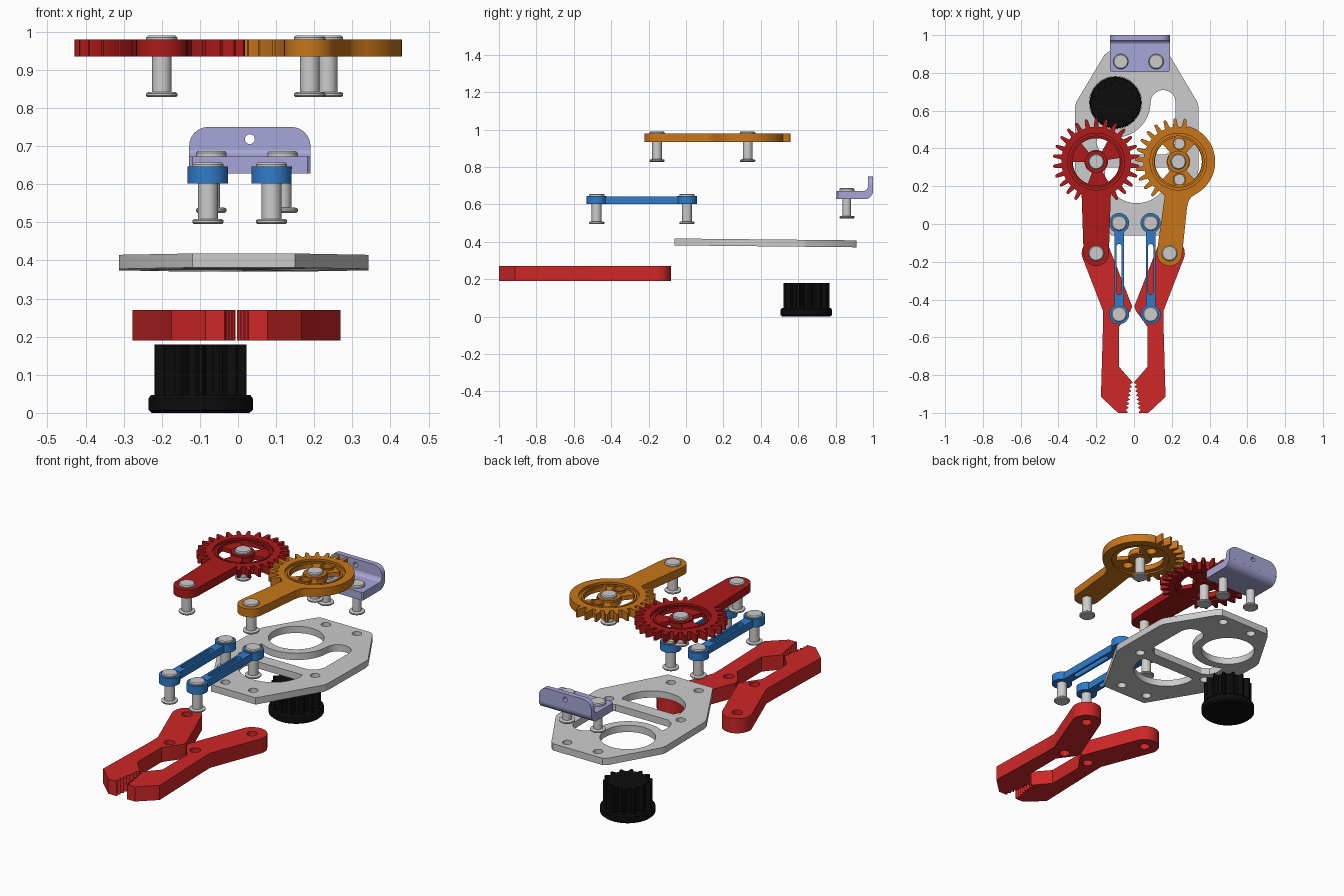
import bpy, bmesh
from math import sin, cos, pi, radians

if "Cube" in bpy.data.objects:
    bpy.data.objects.remove(bpy.data.objects["Cube"])

def material(name, r, g, b):
    m = bpy.data.materials.new(name)
    m.diffuse_color = (r, g, b, 1)
    m.use_nodes = True
    m.node_tree.nodes["Principled BSDF"].inputs["Base Color"].default_value = m.diffuse_color
    return m

RED = material("jaw_red", .62, .02, .02)
DARK = material("gear_red", .42, .01, .01)
ORANGE = material("orange", .58, .18, .01)
BLUE = material("blue", .03, .2, .6)
PURPLE = material("lilac", .38, .38, .68)
BLACK = material("black", .004, .004, .004)

def finish(bm, name, mat):
    bmesh.ops.recalc_face_normals(bm, faces=bm.faces[:])
    me = bpy.data.meshes.new(name)
    bm.to_mesh(me)
    bm.free()
    ob = bpy.data.objects.new(name, me)
    bpy.context.collection.objects.link(ob)
    if mat:
        me.materials.append(mat)
    return ob

def prism(name, loops, z0, z1, mat=None, f=lambda u, v, w: (u, v, w)):
    """Extrude an outline (first loop) with holes (other loops)."""
    bm = bmesh.new()
    edges, twin = [], {}
    for pts in loops:
        vs = [bm.verts.new((x, y, z1)) for x, y in pts]
        for v in vs:
            twin[v] = bm.verts.new((v.co.x, v.co.y, z0))
        edges += [bm.edges.new((vs[i - 1], vs[i])) for i in range(len(vs))]
    bmesh.ops.triangle_fill(bm, use_beauty=True, edges=edges, normal=(0, 0, 1))
    for face in bm.faces[:]:
        bm.faces.new([twin[v] for v in reversed(face.verts)])
    for e in edges:
        a, b = e.verts
        bm.faces.new((a, b, twin[b], twin[a]))
    for v in bm.verts:
        v.co = f(*v.co)
    return finish(bm, name, mat)

def lathe(name, x, y, prof, mat=None, n=32):
    """Closed solid of revolution; prof is (radius, z) from bottom to top."""
    bm = bmesh.new()
    rings = [[bm.verts.new((x + r * cos(2 * pi * i / n), y + r * sin(2 * pi * i / n), z))
              for i in range(n)] for r, z in prof]
    for a, b in zip(rings, rings[1:]):
        for i in range(n):
            bm.faces.new((a[i - 1], a[i], b[i], b[i - 1]))
    bm.faces.new(rings[0][::-1])
    bm.faces.new(rings[-1])
    return finish(bm, name, mat)

def arc(cx, cy, r, a0, a1, n=16):
    return [(cx + r * cos(radians(a0 + (a1 - a0) * i / n)),
             cy + r * sin(radians(a0 + (a1 - a0) * i / n))) for i in range(n + 1)]

def circle(cx, cy, r, n=32):
    return arc(cx, cy, r, 0, 360, n)[:-1]

def wedge(cx, cy, r0, r1, mid, width):
    a, b = mid - width / 2, mid + width / 2
    return arc(cx, cy, r1, a, b) + arc(cx, cy, r0, b, a)

def teeth(cx, cy, r0, r1, a0, a1, count):
    p = (a1 - a0) / count
    pts = []
    for i in range(count):
        for r, k in ((r0, .2), (r1 - .008, .34), (r1, .42), (r1, .58), (r1 - .008, .66), (r0, .8)):
            t = radians(a0 + p * (i + k))
            pts.append((cx + r * cos(t), cy + r * sin(t)))
    return pts

def bolt(name, x, y, z0, z1, rs=.026, rh=.041):
    lathe(name, x, y, [(rh - .004, z0), (rh, z0 + .004), (rh, z0 + .010), (rh - .004, z0 + .013),
                       (rs, z0 + .014), (rs, z1 - .018), (rh, z1 - .017), (rh, z1 - .005),
                       (rh - .005, z1)])

def mirrored(pts, s, axis=-.004):
    return [(axis + s * (x - axis), y) for x, y in pts]

# Motor pinion
MX, MY = -.098, .643
lathe("pinion_flange", MX, MY, [(.128, 0), (.137, .008), (.137, .038), (.130, .047)], BLACK, 48)
prism("pinion_gear", [teeth(MX, MY, .1, .123, 0, 360, 14)], .04, .18, BLACK)

# Gripper jaws with serrated tips
serrated = []
for i in range(8):
    t = i / 7
    x, y = -.032 + .026 * t, -.995 + .155 * t
    serrated += [(x, y), (x - .014, y + .011)] if i < 7 else [(x, y)]
jaw = (arc(-.201, -.155, .076, 25, 195) + [(-.164, -.46), (-.164, -.53), (-.175, -.915), (-.095, -.99), (-.085, -1), (-.036, -1)]
       + serrated + [(-.08, -.755), (-.08, -.545), (-.018, -.46), (-.01, -.435)])
for side, s in (("left", 1), ("right", -1)):
    prism(side + "_jaw", [mirrored(jaw, s), mirrored(circle(-.201, -.155, .027), s),
                          mirrored(circle(-.082, -.475, .027), s)], .19, .27, RED)

# Base plate, very slightly tilted
half = [(.15, -.062), (.336, .26), (.342, .29), (.342, .62), (.336, .645), (.187, .895), (.165, .912)]
outline = half + mirrored(half, -1, .015)[::-1]
crescent = (arc(MX, MY, .185, 238, 360, 24) + arc(.154, .643, .066, 172, 0)
            + [(.22, .43), (.205, .395), (.17, .368), (-.15, .368), (-.185, .39), (-.2, .43)])
lower = arc(.015, .28, .17, 180, 360, 28) + [(.178, .298), (-.148, .298)]
pins = [(-.2, .33), (.235, .33), (-.08, .005), (.088, .005), (-.07, .86), (.117, .86)]
prism("base_plate", [outline, crescent, lower, circle(MX, MY, .138, 48)]
      + [circle(x, y, .024, 24) for x, y in pins], .376, .413,
      f=lambda u, v, w: (u, v, w - .0105 * (v - .43)))

# Parallel links with long slots
for side, x in (("left", -.079), ("right", .088)):
    shape = arc(x, .005, .053, -62, 242, 28) + arc(x, -.478, .053, 118, 422, 28)
    slot = arc(x, -.12, .014, 0, 180, 8) + arc(x, -.36, .014, 180, 360, 8)
    prism(side + "_link", [shape, slot, circle(x, .005, .024, 24), circle(x, -.478, .024, 24)],
          .602, .642, BLUE)
    # Raised collars around the link pins
    for end, y in (("rear", .005), ("front", -.478)):
        prism(side + "_link_collar_" + end, [circle(x, y, .053), circle(x, y, .04)], .64, .646, BLUE)
        bolt(side + "_link_bolt_" + end, x, y, .495, .657)

# Motor bracket: foot, bend and upright
X0, X1 = -.128, .19
foot = [(X0, .955), (X0, .812), (X0 + .008, .805), (X1 - .008, .805), (X1, .812), (X1, .955)]
upright = [(X0, .67)] + arc(X0 + .05, .7, .05, 180, 90, 8) + arc(X1 - .05, .7, .05, 90, 0, 8) + [(X1, .67)]
bend = arc(.955, .673, .045, 270, 360, 10) + [(.972, .69), (.967, .68), (.955, .672)]
parts = [
    prism("motor_bracket", [foot] + [circle(x, .86, .022, 24) for x in (-.07, .117)], .628, .672, PURPLE),
    prism("bracket_bend", [bend], X0, X1, PURPLE, lambda u, v, w: (w, u, v)),
    prism("bracket_upright", [upright, circle(.031, .718, .013, 20)], .972, 1.0, PURPLE,
          lambda u, v, w: (u, w, v))]
bpy.ops.object.select_all(action='DESELECT')
for p in parts:
    p.select_set(True)
bpy.context.view_layer.objects.active = parts[0]
bpy.ops.object.join()
for i, x in enumerate((-.07, .117)):
    bolt("bracket_bolt_%d" % i, x, .86, .525, .687, .023, .04)

# Gear arms: toothed rim with arm, recessed web with windows, hub
Z0, Z1 = .935, .98
def gear_arm(name, cx, cy, ex, outline, windows, mat):
    prism(name + "_gear_arm", [outline, circle(cx, cy, .15, 48), circle(ex, -.155, .026, 24)], Z0, Z1, mat)
    prism(name + "_gear_web", [circle(cx, cy, .151, 48), circle(cx, cy, .026, 24)] + windows,
          .943, .966, mat)
    prism(name + "_gear_lip", [circle(cx, cy, .138, 48), circle(cx, cy, .127, 48)], .943, .975, mat)
    prism(name + "_gear_hub", [circle(cx, cy, .058), circle(cx, cy, .026)], .937, .976, mat)
    bolt(name + "_gear_bolt", cx, cy, .828, .99)
    bolt(name + "_arm_bolt", ex, -.155, .828, .99)

gx, gy = -.2, .33
red = teeth(gx, gy, .185, .23, -68, 248, 23) + arc(gx, -.155, .067, 180, 360, 20)
gear_arm("red", gx, gy, gx, red, [wedge(gx, gy, .062, .124, a, 68) for a in (95, 215, 335)], DARK)

ox = .235
orange = (arc(ox, gy, .195, -58, 74, 28) + teeth(ox, gy, .185, .23, 74, 239, 12)
          + [(.163, .15)] + arc(.188, -.155, .067, 174, 354, 20)
          + [(.281, .09), (.289, .12), (.303, .143)])
gear_arm("orange", ox, gy, .188, orange,
         [wedge(ox, gy, .062, .124, a, 96) for a in (0, 180)]
         + [circle(ox + .005, gy + .095, .027, 20), circle(ox + .005, gy - .095, .027, 20)], ORANGE)
# Collars around the two small holes
for i, d in enumerate((.095, -.095)):
    prism("orange_boss_%d" % i, [circle(ox + .005, gy + d, .035), circle(ox + .005, gy + d, .027)],
          .95, .977, ORANGE)

bpy.ops.object.select_all(action='SELECT')
bpy.ops.object.shade_smooth_by_angle(angle=radians(28))
